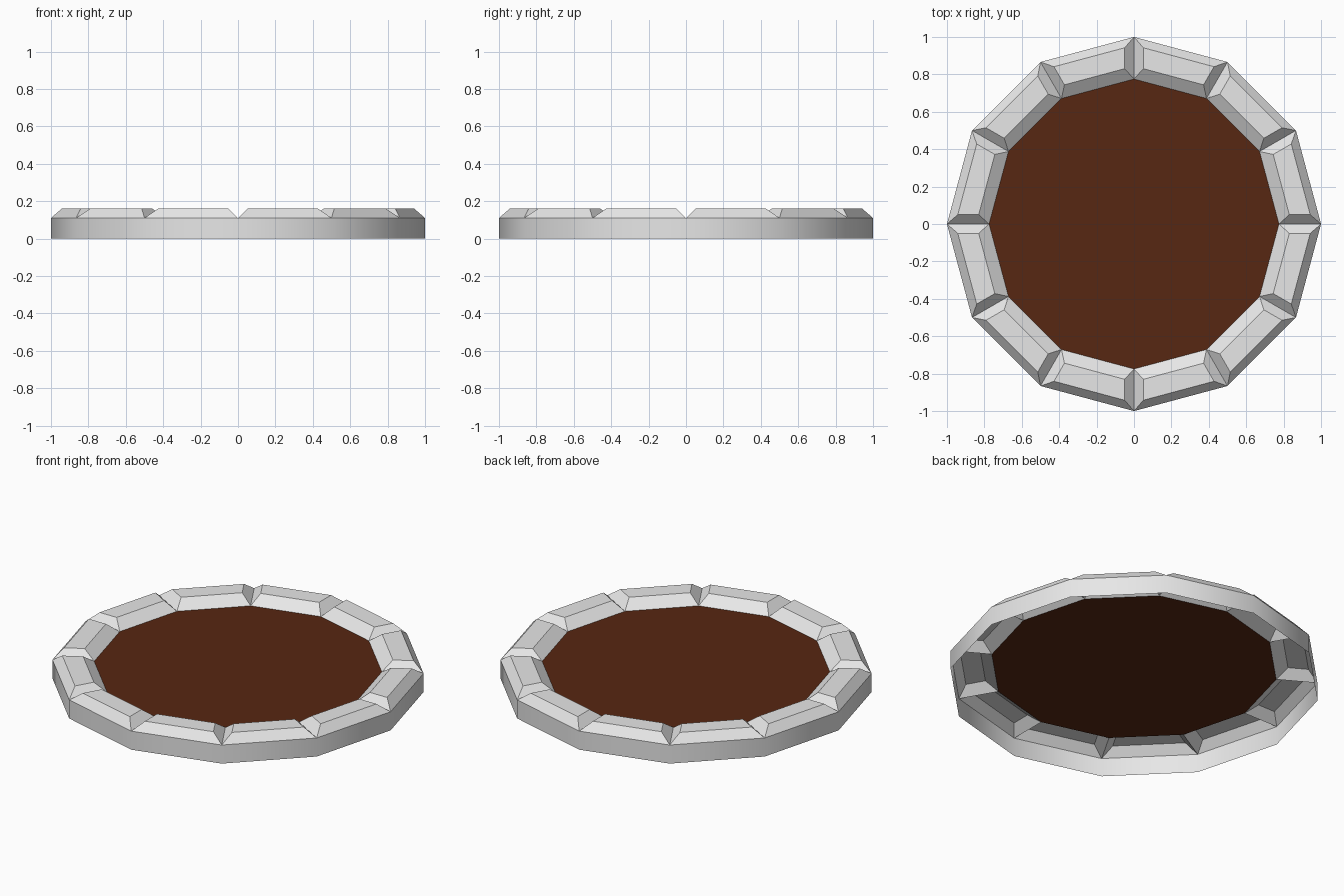
import bpy, bmesh
from math import cos, sin, tan, pi
from mathutils import Vector, Matrix

SIDES = 12
STEP = 2 * pi / SIDES
OUTER_R, INNER_R = 1.0, 0.775
RIM_Z, TOP_Z = 0.11, 0.16

if "Cube" in bpy.data.objects:
    bpy.data.objects.remove(bpy.data.objects["Cube"], do_unlink=True)


def make_material(name, rgb):
    mat = bpy.data.materials.new(name)
    mat.use_nodes = True
    colour = (*rgb, 1)
    mat.diffuse_color = colour
    mat.node_tree.nodes["Principled BSDF"].inputs["Base Color"].default_value = colour
    return mat


def finish(name, bm, mat, smooth=False):
    mesh = bpy.data.meshes.new(name)
    for face in bm.faces:
        face.smooth = smooth
    bm.to_mesh(mesh)
    bm.free()
    mesh.materials.append(mat)
    obj = bpy.data.objects.new(name, mesh)
    bpy.context.collection.objects.link(obj)
    return obj


def ring(bm, radius, z):
    return [bm.verts.new((radius * cos(i * STEP), radius * sin(i * STEP), z))
            for i in range(SIDES)]


stone = make_material("pale grey stone", (0.8, 0.8, 0.8))
earth = make_material("dark brown earth", (0.095, 0.02, 0.006))

# Outer wall: open band with soft shading
bm = bmesh.new()
low, high = ring(bm, OUTER_R, 0), ring(bm, OUTER_R, RIM_Z)
for i in range(SIDES):
    j = (i + 1) % SIDES
    bm.faces.new((low[i], low[j], high[j], high[i]))
finish("outer_wall", bm, stone, smooth=True)

# Rim stones: bevelled, raised blocks with V grooves between them
GROOVE = 0.05                       # half width of a groove at the top
TOP_OUT, TOP_IN = 0.923, 0.815      # distances of the flat top's long edges
bm = bmesh.new()
outer, inner = ring(bm, OUTER_R, RIM_Z), ring(bm, INNER_R, RIM_Z)
for i in range(SIDES):
    j = (i + 1) % SIDES
    turn = Matrix.Rotation((i + 0.5) * STEP, 3, 'Z')

    def corner(dist, side):
        half = dist * tan(STEP / 2) - GROOVE / cos(STEP / 2)
        return bm.verts.new(turn @ Vector((dist, side * half, TOP_Z)))

    base = [outer[i], outer[j], inner[j], inner[i]]
    top = [corner(TOP_OUT, -1), corner(TOP_OUT, 1),
           corner(TOP_IN, 1), corner(TOP_IN, -1)]
    bm.faces.new(top)
    for k in range(4):
        n = (k + 1) % 4
        bm.faces.new((base[k], base[n], top[n], top[k]))
finish("rim_stones", bm, stone)

# Earth bed filling the ring
bm = bmesh.new()
bm.faces.new(ring(bm, INNER_R, RIM_Z))
finish("earth_bed", bm, earth)
